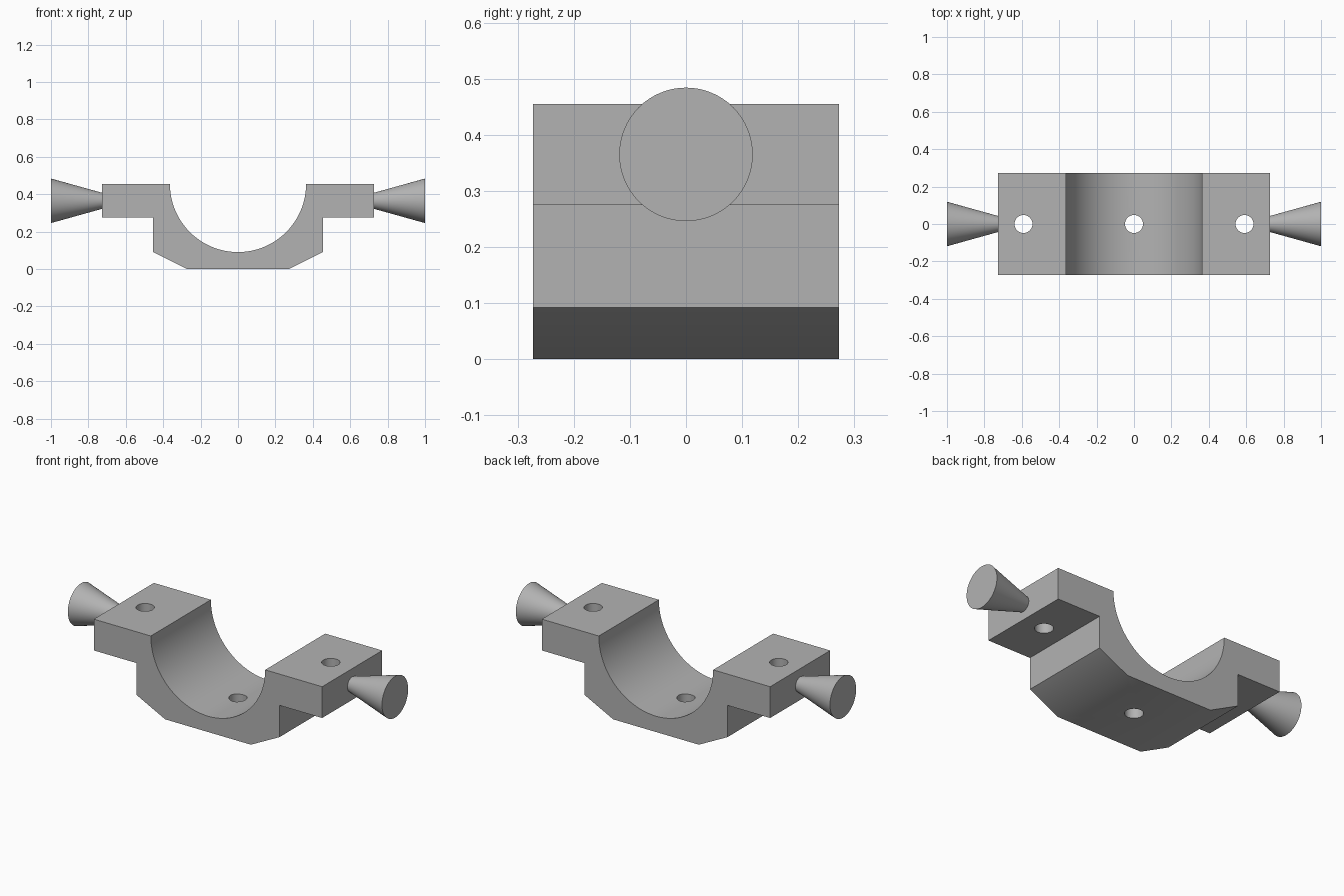
import bpy
import bmesh
from math import cos, sin, pi, radians

cube = bpy.data.objects.get("Cube")
if cube:
    bpy.data.objects.remove(cube, do_unlink=True)

TOP, ARC_R, DEPTH = 0.455, 0.364, 0.273
HOLE_R, HOLE_X = 0.048, 0.591

grey = bpy.data.materials.new("plain grey")
grey.use_nodes = True
grey.diffuse_color = (0.448, 0.448, 0.448, 1)
grey.node_tree.nodes["Principled BSDF"].inputs["Base Color"].default_value = grey.diffuse_color


def make_active(obj):
    bpy.ops.object.select_all(action="DESELECT")
    obj.select_set(True)
    bpy.context.view_layer.objects.active = obj


def cone(name, r1, r2, length, location, tilt=0):
    bpy.ops.mesh.primitive_cone_add(vertices=64, radius1=r1, radius2=r2, depth=length,
                                    location=location, rotation=(0, tilt, 0))
    obj = bpy.context.object
    obj.name = name
    obj.data.materials.append(grey)
    return obj


# Saddle bracket: half outline, mirrored, with a semicircular cradle
half = [(0.727, TOP), (0.727, 0.275), (0.455, 0.275), (0.455, 0.092), (0.273, 0)]
steps = 64
arc = [(-ARC_R * cos(pi * i / steps), TOP - ARC_R * sin(pi * i / steps))
       for i in range(steps + 1)]
outline = arc + half + [(-x, z) for x, z in reversed(half)]

bm = bmesh.new()
face = bm.faces.new([bm.verts.new((x, -DEPTH, z)) for x, z in outline])
extruded = bmesh.ops.extrude_face_region(bm, geom=[face])["geom"]
bmesh.ops.translate(bm, vec=(0, 2 * DEPTH, 0),
                    verts=[v for v in extruded if isinstance(v, bmesh.types.BMVert)])
bmesh.ops.recalc_face_normals(bm, faces=bm.faces)
mesh = bpy.data.meshes.new("saddle_bracket")
bm.to_mesh(mesh)
bm.free()
mesh.materials.append(grey)
bracket = bpy.data.objects.new("saddle_bracket", mesh)
bpy.context.collection.objects.link(bracket)

# Bolt holes through both flanges and the base
for x in (-HOLE_X, 0, HOLE_X):
    cutter = cone("hole_cutter", HOLE_R, HOLE_R, 2, (x, 0, 0.2))
    cutter.hide_render = True
    make_active(bracket)
    cut = bracket.modifiers.new("hole", "BOOLEAN")
    cut.operation, cut.solver, cut.object = "DIFFERENCE", "EXACT", cutter
    bpy.ops.object.modifier_apply(modifier=cut.name)
    bpy.data.objects.remove(cutter, do_unlink=True)

# Flared side handles
handles = [cone(name, 0.043, 0.119, 0.273, (side * 0.8635, 0, 0.365), side * pi / 2)
           for name, side in (("left_handle", 1), ("right_handle", -1))]

for obj in [bracket] + handles:
    make_active(obj)
    bpy.ops.object.shade_smooth_by_angle(angle=radians(30))
